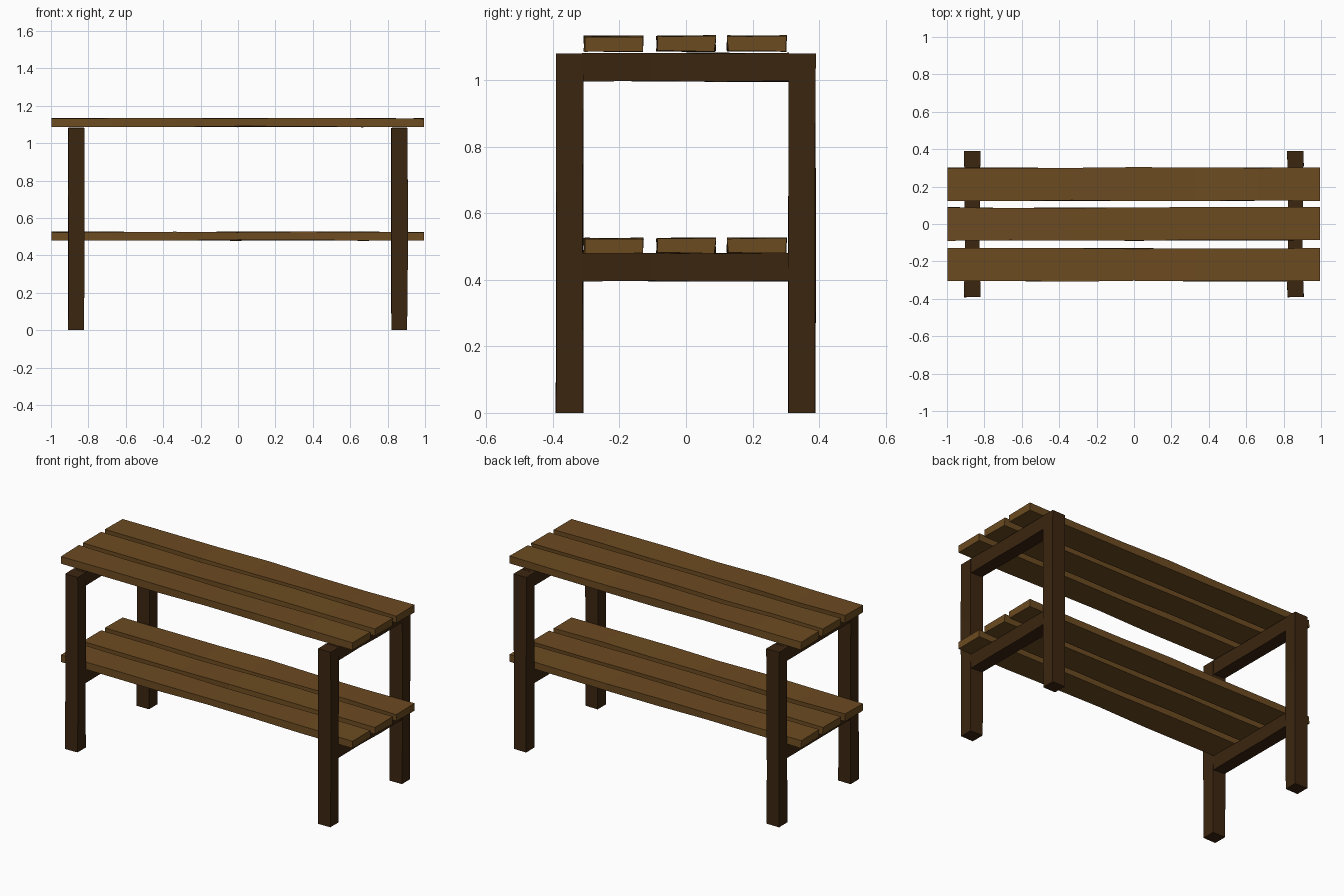
import bpy, bmesh, random
from mathutils import Vector

if "Cube" in bpy.data.objects:
    bpy.data.objects.remove(bpy.data.objects["Cube"])


def material(name, rgb):
    m = bpy.data.materials.new(name)
    m.diffuse_color = (*rgb, 1)
    m.use_nodes = True
    m.node_tree.nodes["Principled BSDF"].inputs["Base Color"].default_value = m.diffuse_color
    return m


plank_wood = material("plank_wood", (0.15, 0.07, 0.015))
frame_wood = material("frame_wood", (0.045, 0.019, 0.005))


def beam(name, lo, hi, mat, axis, segments, wobble, seed):
    """Rough-cut box: cross-sections along one axis, each slightly uneven."""
    rng = random.Random(seed)
    lo, hi = Vector(lo), Vector(hi)
    u, v = [a for a in range(3) if a != axis]
    bm = bmesh.new()
    rings = []
    for i in range(segments + 1):
        ring = []
        for a, b in ((0, 0), (1, 0), (1, 1), (0, 1)):
            p = Vector((0, 0, 0))
            p[axis] = lo[axis] + (hi[axis] - lo[axis]) * i / segments
            p[u] = (hi if a else lo)[u] + rng.uniform(-wobble, wobble)
            p[v] = (hi if b else lo)[v] + rng.uniform(-wobble, wobble)
            ring.append(bm.verts.new(p))
        rings.append(ring)
    for r, s in zip(rings, rings[1:]):
        for k in range(4):
            bm.faces.new((r[k], r[(k + 1) % 4], s[(k + 1) % 4], s[k]))
    bm.faces.new(rings[0])
    bm.faces.new(rings[-1])
    bmesh.ops.recalc_face_normals(bm, faces=bm.faces)
    mesh = bpy.data.meshes.new(name)
    bm.to_mesh(mesh)
    bm.free()
    mesh.materials.append(mat)
    obj = bpy.data.objects.new(name, mesh)
    bpy.context.collection.objects.link(obj)
    return obj


# Three planks on each shelf
for shelf, z0, z1 in (("lower", 0.481, 0.525), ("upper", 1.088, 1.133)):
    for i, y in enumerate((-0.218, 0.0, 0.213)):
        beam(f"{shelf}_plank_{i + 1}", (-0.997, y - 0.088, z0), (0.995, y + 0.088, z1),
             plank_wood, 0, 6, 0.003, 10 + i)

# End frames: two legs joined by two cross rails
for side, x in (("left", -0.865), ("right", 0.863)):
    x0, x1 = x - 0.043, x + 0.043
    for end, y in (("front", -0.35), ("back", 0.348)):
        beam(f"{side}_{end}_leg", (x0, y - 0.041, 0), (x1, y + 0.041, 1.081),
             frame_wood, 2, 3, 0.002, 30)
    for level, z0, z1 in (("lower", 0.396, 0.48), ("upper", 0.997, 1.082)):
        beam(f"{side}_{level}_rail", (x0 + 0.003, -0.312, z0), (x1 - 0.003, 0.31, z1),
             frame_wood, 1, 3, 0.002, 40)
